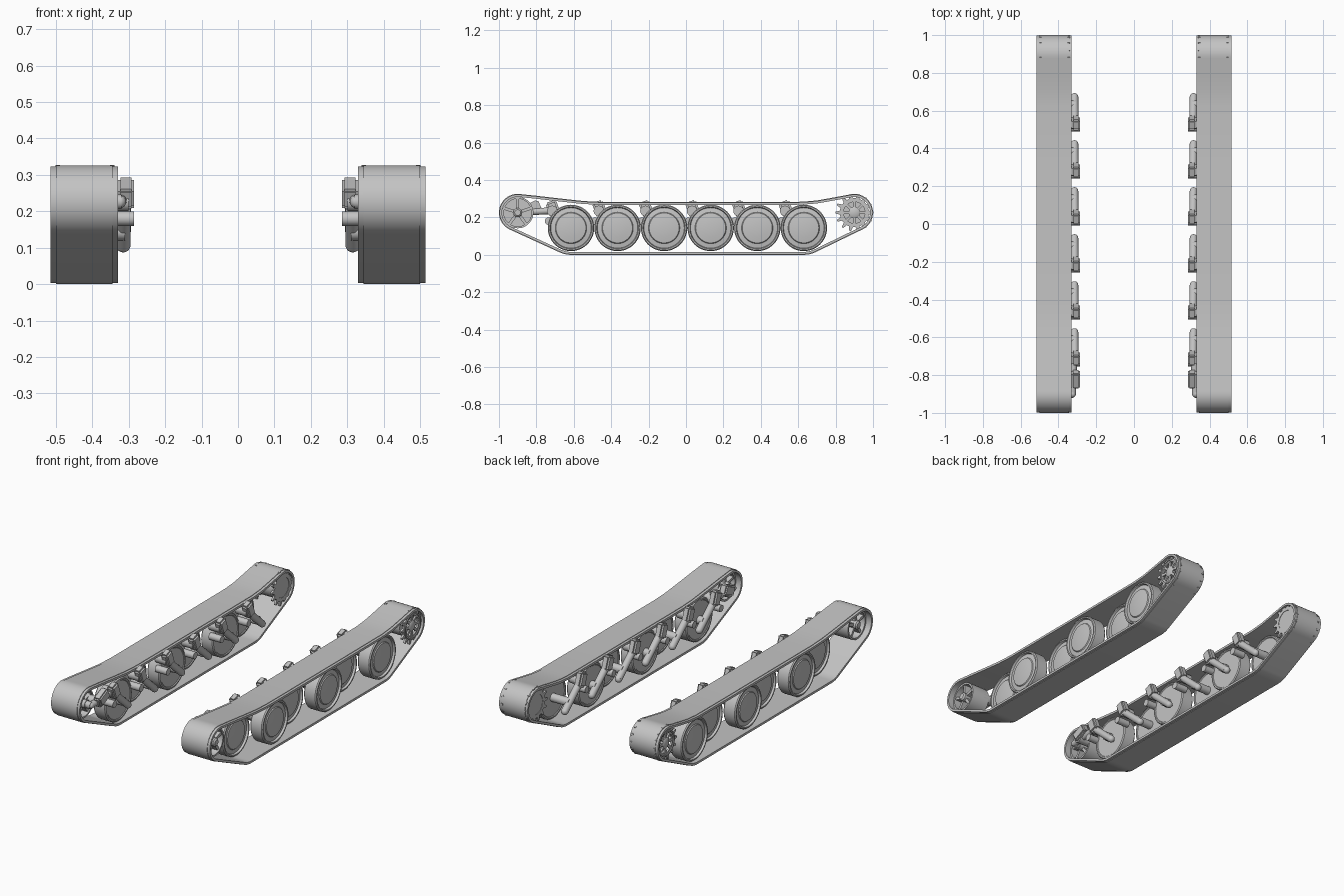
import bpy, bmesh
from math import sin, cos, pi, atan2, acos, hypot, radians
from mathutils import Vector, Matrix

cube = bpy.data.objects.get("Cube")
if cube:
    bpy.data.objects.remove(cube, do_unlink=True)

steel = bpy.data.materials.new("grey_steel")
steel.use_nodes = True
GREY = (0.55, 0.55, 0.55, 1)
steel.diffuse_color = GREY
steel.node_tree.nodes["Principled BSDF"].inputs["Base Color"].default_value = GREY


def finish(name, bm, angle=35):
    """Turn a left-hand part into a smooth-shaded object mirrored to the right."""
    bmesh.ops.recalc_face_normals(bm, faces=bm.faces)
    me = bpy.data.meshes.new(name)
    bm.to_mesh(me)
    bm.free()
    me.materials.append(steel)
    ob = bpy.data.objects.new(name, me)
    bpy.context.collection.objects.link(ob)
    bpy.ops.object.select_all(action='DESELECT')
    ob.select_set(True)
    bpy.context.view_layer.objects.active = ob
    bpy.ops.object.shade_smooth_by_angle(angle=radians(angle))
    ob.modifiers.new("Mirror", 'MIRROR').use_mirror_merge = False
    return ob


def loft(bm, rings, closed=False):
    """Skin matching vertex rings."""
    n = len(rings[0])
    count = len(rings) if closed else len(rings) - 1
    for i in range(count):
        a, b = rings[i], rings[(i + 1) % len(rings)]
        for j in range(n):
            k = (j + 1) % n
            bm.faces.new((a[j], a[k], b[k], b[j]))


def lathe(bm, profile, y, z, closed=False, n=48):
    """Spin (x, radius) points about a sideways axle."""
    rings = [[bm.verts.new((x, y + r * cos(2 * pi * j / n), z + r * sin(2 * pi * j / n)))
              for j in range(n)] for x, r in profile]
    loft(bm, rings, closed)
    if not closed:
        bm.faces.new(rings[0])
        bm.faces.new(rings[-1])


def band(bm, outer, inner, x0, x1):
    """Closed strip between two side outlines."""
    rings = [[bm.verts.new((x, p[0], p[1])) for p in pts]
             for x, pts in ((x0, outer), (x1, outer), (x1, inner), (x0, inner))]
    loft(bm, rings, True)


def box(bm, size, loc, tilt=0, bevel=0.0):
    mat = Matrix.Translation(loc) @ Matrix.Rotation(tilt, 4, 'X') @ Matrix.Diagonal((*size, 1))
    vs = bmesh.ops.create_cube(bm, size=1, matrix=mat)["verts"]
    if bevel:
        edges = list({e for v in vs for e in v.link_edges})
        bmesh.ops.bevel(bm, geom=edges, offset=bevel, segments=2, affect='EDGES')


def rod(bm, a, b, r):
    """Round bar with a ball at both ends."""
    a, b = Vector(a), Vector(b)
    d = b - a
    turn = d.to_track_quat('Z', 'Y').to_matrix().to_4x4()
    bmesh.ops.create_cone(bm, cap_ends=True, segments=20, radius1=r, radius2=r, depth=d.length,
                          matrix=Matrix.Translation((a + b) / 2) @ turn)
    for p in (a, b):
        bmesh.ops.create_uvsphere(bm, u_segments=20, v_segments=10, radius=r,
                                  matrix=Matrix.Translation(p))


# Layout
X_IN, X_OUT = 0.33, 0.515
WHEELS = [-0.615 + 0.249 * i for i in range(6)]
WHEEL_Z, END_Z, END_Y = 0.144, 0.226, 0.9
CORNER_R, END_R = 0.144, 0.1


def arc(y, z, r, a0, a1, n):
    return [(y + r * cos(a0 + (a1 - a0) * i / n), z + r * sin(a0 + (a1 - a0) * i / n))
            for i in range(n + 1)]


def tangent(y):
    """Angle of the lower tangent from an end road wheel to the end roller."""
    dy, dz = END_Y - abs(y), END_Z - WHEEL_Z
    return atan2(dz, dy) - acos((CORNER_R - END_R) / hypot(dy, dz))


# Track outline, counter-clockwise seen from the left side
t_rear, t_front = tangent(WHEELS[5]), pi - tangent(WHEELS[0])
path = arc(WHEELS[5], WHEEL_Z, CORNER_R, -pi / 2, t_rear, 6)
path += arc(END_Y, END_Z, END_R, t_rear, radians(105), 20)
path += [(0.78, 0.305), (0.70, 0.291), (0.62, 0.284), (0.3, 0.283), (-0.2, 0.283),
         (-0.45, 0.283), (-0.55, 0.288), (-0.67, 0.301), (-0.8, 0.316)]
path += arc(-END_Y, END_Z, END_R, radians(81), t_front, 20)
path += arc(WHEELS[0], WHEEL_Z, CORNER_R, t_front, 1.5 * pi, 6)


def inset(pts, d):
    out = []
    for i, p in enumerate(pts):
        q, r = pts[i - 1], pts[(i + 1) % len(pts)]
        ty, tz = r[0] - q[0], r[1] - q[1]
        l = hypot(ty, tz)
        out.append((p[0] - tz / l * d, p[1] + ty / l * d))
    return out


bm = bmesh.new()
band(bm, inset(path, 0.003), inset(path, 0.016), X_IN, X_OUT)
finish("track_belt", bm)
bm = bmesh.new()
band(bm, path, inset(path, 0.008), X_IN + 0.015, X_OUT - 0.015)
finish("track_tread", bm)

# Road wheels, alternating between inner and outer rows
for i, y in enumerate(WHEELS):
    xc = 0.46 if i % 2 else 0.382
    f, b = xc + 0.04, xc - 0.04
    bm = bmesh.new()
    lathe(bm, [(b + 0.004, 0.03), (b + 0.004, 0.108), (b, 0.112), (b, 0.119), (b + 0.006, 0.124),
               (f - 0.006, 0.124), (f, 0.119), (f, 0.112), (f - 0.012, 0.108), (f - 0.008, 0.084),
               (f - 0.003, 0.08), (f + 0.001, 0.05), (f + 0.003, 0.02)], y, WHEEL_Z)
    finish(f"road_wheel_{i + 1}", bm, 30)

    # Swing arm, axle and pivot on the inner side
    bm = bmesh.new()
    rod(bm, (0.315, y + 0.043, 0.107), (0.313, y - 0.1, 0.235), 0.02)
    lathe(bm, [(0.31, 0.024), (b + 0.01, 0.024)], y, WHEEL_Z, n=24)
    finish(f"swing_arm_{i + 1}", bm)
    bm = bmesh.new()
    box(bm, (0.046, 0.06, 0.085), (0.308, y - 0.095, 0.246), radians(20), 0.01)
    lathe(bm, [(0.285, 0.02), (0.36, 0.02)], y - 0.12, 0.18, n=24)
    lathe(bm, [(0.3, 0.028), (0.37, 0.028)], y - 0.1, 0.235, n=24)
    finish(f"arm_pivot_{i + 1}", bm)

# Front idler: rim, recessed web, five spokes and hub
bm = bmesh.new()
x0, x1 = 0.365, 0.48
lathe(bm, [(x0, 0.074), (x0, 0.084), (x1, 0.084), (x1, 0.074)], -END_Y, END_Z, True)
lathe(bm, [(0.415, 0.076), (0.43, 0.076)], -END_Y, END_Z)
lathe(bm, [(0.35, 0.024), (0.485, 0.024), (0.492, 0.016)], -END_Y, END_Z, n=24)
for k in range(5):
    a = pi / 2 + 2 * pi * k / 5
    box(bm, (0.1, 0.06, 0.016),
        (0.4225, -END_Y + 0.047 * cos(a), END_Z + 0.047 * sin(a)), a)
finish("front_idler", bm)

# Idler tensioner bracket
bm = bmesh.new()
box(bm, (0.046, 0.09, 0.06), (0.308, -0.822, 0.25), radians(25), 0.008)
lathe(bm, [(0.3, 0.026), (0.4, 0.026)], -END_Y + 0.06, END_Z, n=24)
rod(bm, (0.325, -END_Y, END_Z), (0.32, -0.74, 0.235), 0.018)
lathe(bm, [(0.32, 0.02), (0.37, 0.02)], -END_Y, END_Z, n=24)
finish("idler_bracket", bm)


def gear(teeth=14, root=0.078, tip=0.102):
    pts = []
    for k in range(teeth):
        for off, r in ((-0.3, root), (-0.1, tip), (0.1, tip), (0.3, root)):
            a = 2 * pi * (k + off) / teeth
            pts.append((END_Y + r * cos(a), END_Z + r * sin(a)))
    return pts


# Rear drive sprocket: solid inner gear, open outer gear, drum and hub
bm = bmesh.new()
edge = gear()
hole = [(END_Y + (y - END_Y) * 0.057 / hypot(y - END_Y, z - END_Z),
         END_Z + (z - END_Z) * 0.057 / hypot(y - END_Y, z - END_Z)) for y, z in edge]
for x in (0.345, 0.495):
    band(bm, edge, hole, x - 0.006, x + 0.006)
lathe(bm, [(0.341, 0.06), (0.349, 0.06)], END_Y, END_Z)
lathe(bm, [(0.349, 0.066), (0.465, 0.066)], END_Y, END_Z)
lathe(bm, [(0.46, 0.03), (0.5, 0.03), (0.505, 0.022)], END_Y, END_Z, n=24)
lathe(bm, [(0.497, 0.066), (0.497, 0.074), (0.506, 0.074), (0.506, 0.066)], END_Y, END_Z, True)
for k in range(8):
    a = 2 * pi * k / 8
    box(bm, (0.01, 0.036, 0.014),
        (0.495, END_Y + 0.044 * cos(a), END_Z + 0.044 * sin(a)), a)
finish("drive_sprocket", bm)
